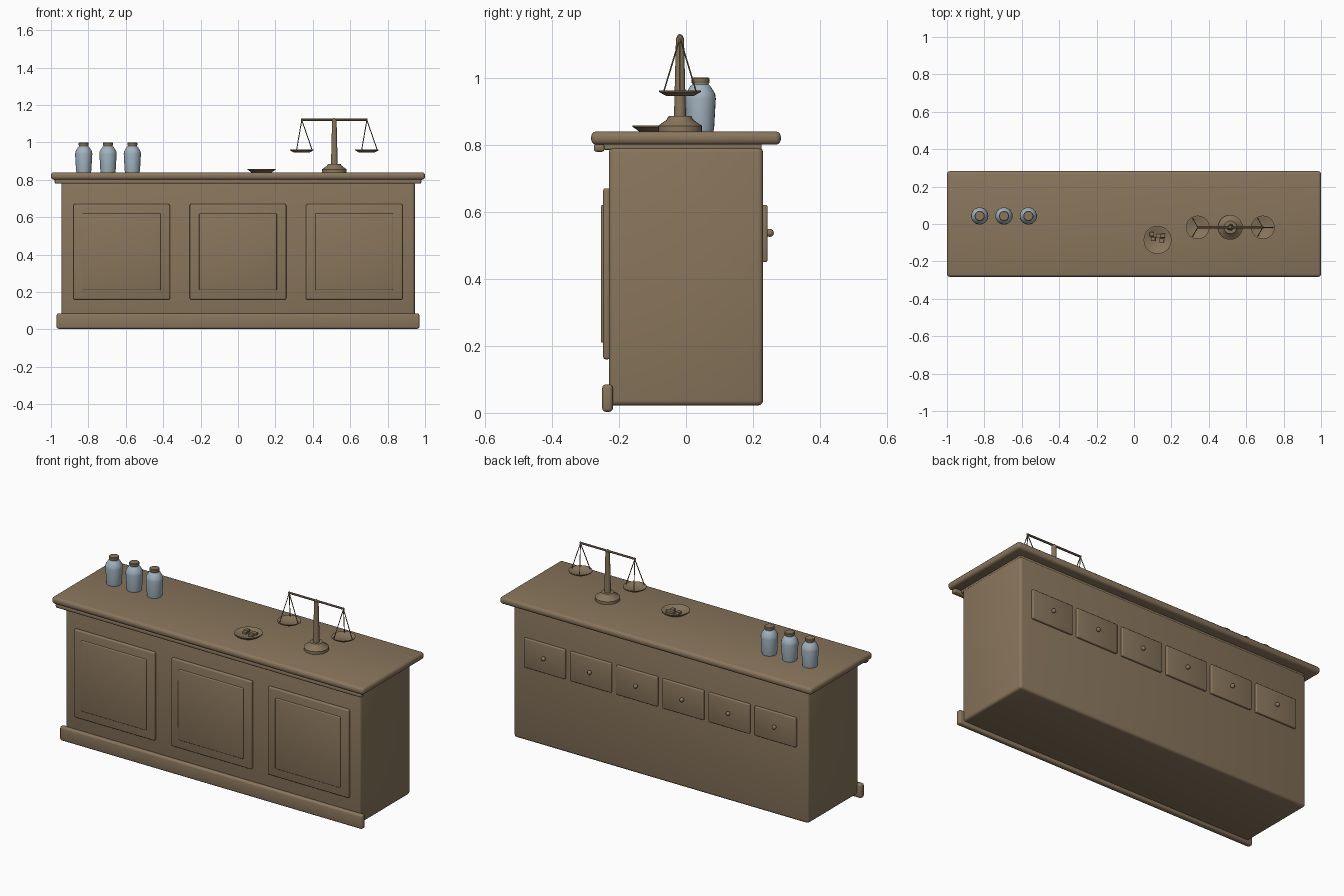
import bpy, bmesh, math
from mathutils import Vector

if "Cube" in bpy.data.objects:
    bpy.data.objects.remove(bpy.data.objects["Cube"], do_unlink=True)


def material(name, rgb):
    m = bpy.data.materials.new(name)
    m.use_nodes = True
    m.diffuse_color = (*rgb, 1)
    m.node_tree.nodes["Principled BSDF"].inputs["Base Color"].default_value = (*rgb, 1)
    return m


WOOD = material("brown wood", (0.25, 0.18, 0.108))
GLASS = material("pale blue glass", (0.36, 0.45, 0.52))


def finish(bm, name, mat, angle=40):
    bmesh.ops.recalc_face_normals(bm, faces=bm.faces)
    mesh = bpy.data.meshes.new(name)
    bm.to_mesh(mesh)
    bm.free()
    mesh.materials.append(mat)
    ob = bpy.data.objects.new(name, mesh)
    bpy.context.collection.objects.link(ob)
    bpy.ops.object.select_all(action="DESELECT")
    bpy.context.view_layer.objects.active = ob
    ob.select_set(True)
    bpy.ops.object.shade_smooth_by_angle(angle=math.radians(angle))
    return ob


def box(name, xs, ys, zs, bevel, mat=WOOD):
    """Rounded box given by its limits on each axis."""
    bm = bmesh.new()
    bmesh.ops.create_cube(bm, size=1)
    for v in bm.verts:
        v.co = [lim[0] if c < 0 else lim[1] for c, lim in zip(v.co, (xs, ys, zs))]
    bmesh.ops.bevel(bm, geom=bm.edges[:], offset=bevel, segments=3,
                    profile=0.5, affect="EDGES")
    return finish(bm, name, mat)


def lathe(name, centre, profile, mat=WOOD, sides=24):
    """Spin a (radius, height) profile about a vertical axis."""
    bm = bmesh.new()
    verts = [bm.verts.new((r, 0, z)) for r, z in profile]
    edges = [bm.edges.new(pair) for pair in zip(verts, verts[1:])]
    bmesh.ops.spin(bm, geom=verts + edges, cent=(0, 0, 0), axis=(0, 0, 1),
                   angle=math.tau, steps=sides)
    bmesh.ops.remove_doubles(bm, verts=bm.verts[:], dist=0.0001)
    bmesh.ops.translate(bm, verts=bm.verts[:], vec=centre)
    return finish(bm, name, mat)


def rod(name, a, b, r1, r2, sides=8):
    """Round bar from point a to point b."""
    a, b = Vector(a), Vector(b)
    bm = bmesh.new()
    bmesh.ops.create_cone(bm, cap_ends=True, segments=sides, radius1=r1,
                          radius2=r2, depth=(b - a).length)
    turn = (b - a).to_track_quat("Z", "Y").to_matrix()
    bmesh.ops.rotate(bm, verts=bm.verts[:], matrix=turn)
    bmesh.ops.translate(bm, verts=bm.verts[:], vec=(a + b) / 2)
    return finish(bm, name, WOOD)


def ball(name, centre, radius):
    bm = bmesh.new()
    bmesh.ops.create_uvsphere(bm, u_segments=12, v_segments=8, radius=radius)
    bmesh.ops.translate(bm, verts=bm.verts[:], vec=centre)
    return finish(bm, name, WOOD)


# Counter carcass
TOP = 0.84
box("counter_body", (-0.945, 0.945), (-0.23, 0.23), (0.022, 0.793), 0.015)
box("counter_top", (-1, 1), (-0.283, 0.283), (0.8, TOP), 0.016)
box("top_moulding", (-0.98, 0.98), (-0.275, -0.243), (0.779, 0.803), 0.008)
box("moulding_backing", (-0.94, 0.94), (-0.245, 0.225), (0.785, 0.805), 0.004)
box("baseboard", (-0.97, 0.97), (-0.25, -0.218), (0.003, 0.085), 0.011)

# Front panels
for i, x in enumerate((-0.622, 0, 0.622), 1):
    box(f"front_panel_{i}", (x - 0.258, x + 0.258), (-0.247, -0.226), (0.16, 0.67), 0.007)
    box(f"raised_panel_{i}", (x - 0.208, x + 0.208), (-0.254, -0.235), (0.21, 0.62), 0.005)

# Back drawers and knobs
for i in range(6):
    x = (i - 2.5) * 0.296
    box(f"drawer_{i + 1}", (x - 0.132, x + 0.132), (0.225, 0.243), (0.45, 0.62), 0.005)
    ball(f"drawer_knob_{i + 1}", (x, 0.25, 0.537), 0.012)

# Jars with lids
for i, x in enumerate((-0.825, -0.695, -0.565), 1):
    lathe(f"jar_{i}", (x, 0.043, TOP),
          [(0, 0), (0.039, 0), (0.041, 0.01), (0.046, 0.098), (0.044, 0.112),
           (0.03, 0.135), (0.024, 0.14), (0.024, 0.148), (0, 0.148)], GLASS)
    lathe(f"jar_lid_{i}", (x, 0.043, TOP),
          [(0, 0.142), (0.025, 0.142), (0.027, 0.146), (0.027, 0.157),
           (0.024, 0.16), (0, 0.16)])

# Balance scale
SX, SY = 0.515, -0.018
lathe("scale_base", (SX, SY, TOP),
      [(0, 0), (0.066, 0), (0.066, 0.016), (0.04, 0.034), (0.034, 0.045), (0, 0.045)])
rod("scale_post", (SX, SY, 0.875), (SX, SY, 1.12), 0.018, 0.012, 16)
rod("scale_beam", (SX - 0.178, SY, 1.121), (SX + 0.178, SY, 1.121), 0.006, 0.006)
ball("scale_finial", (SX, SY, 1.121), 0.009)
for side, px in (("right", SX - 0.174), ("left", SX + 0.174)):
    lathe(f"{side}_pan", (px, SY, 0.945),
          [(0, 0), (0.04, 0), (0.062, 0.012), (0.063, 0.017), (0.058, 0.017),
           (0.04, 0.006), (0, 0.006)])
    for k in range(3):
        a = k * math.tau / 3
        rod(f"{side}_pan_chain_{k + 1}", (px, SY, 1.119),
            (px + 0.056 * math.cos(a), SY + 0.056 * math.sin(a), 0.958), 0.0025, 0.0025, 6)

# Shallow dish holding small blocks
DX, DY = 0.126, -0.085
lathe("dish", (DX, DY, TOP),
      [(0, 0), (0.055, 0), (0.074, 0.013), (0.075, 0.018), (0.069, 0.018),
       (0.053, 0.006), (0, 0.006)])
for i, (x, y) in enumerate(((-0.03, 0.03), (-0.024, 0.005), (0.006, 0.02),
                            (0.028, 0.022), (0.022, -0.004)), 1):
    box(f"dish_block_{i}", (DX + x - 0.012, DX + x + 0.012),
        (DY + y - 0.011, DY + y + 0.011), (TOP + 0.004, TOP + 0.018), 0.002)
